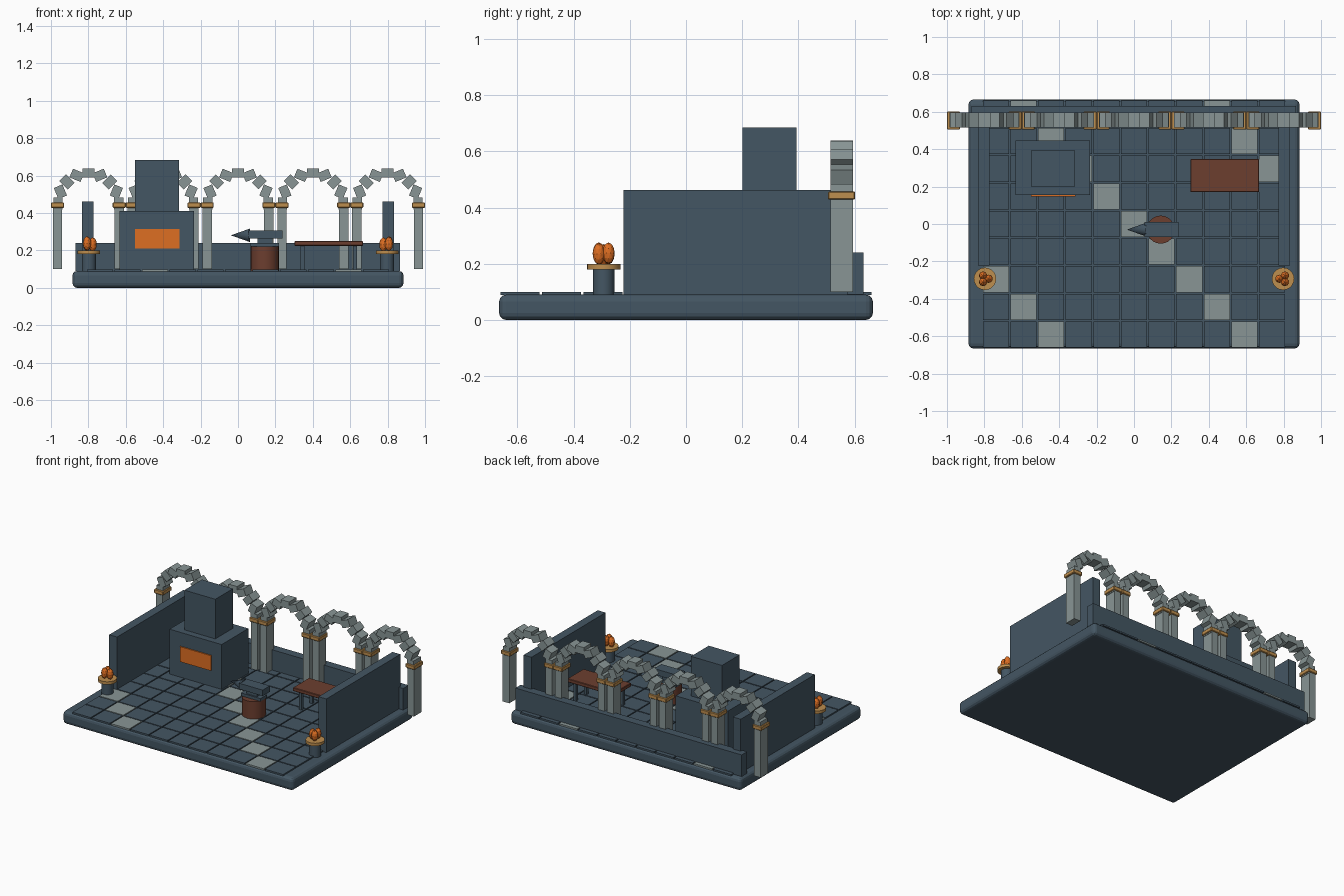
import bpy, math

if "Cube" in bpy.data.objects:
    bpy.data.objects.remove(bpy.data.objects["Cube"])


def material(name, r, g, b):
    m = bpy.data.materials.new(name)
    lin = [((c / 255 + 0.055) / 1.055) ** 2.4 for c in (r, g, b)]
    m.diffuse_color = (*lin, 1)
    m.use_nodes = True
    m.node_tree.nodes["Principled BSDF"].inputs["Base Color"].default_value = m.diffuse_color
    return m


SLATE = material("slate", 68, 86, 99)
STONE = material("pale stone", 136, 149, 149)
WOOD = material("dark wood", 108, 62, 47)
BRASS = material("brass", 190, 142, 78)
FIRE = material("fire orange", 222, 110, 34)


def finish(name, mat, bevel=0.0, segments=1):
    o = bpy.context.object
    o.name = name
    o.data.materials.append(mat)
    if bevel:
        b = o.modifiers.new("bevel", 'BEVEL')
        b.width, b.segments = bevel, segments
    return o


def box(name, x, y, z, mat, bevel=0.0, segments=1):
    """Box from (min, max) pairs."""
    bpy.ops.mesh.primitive_cube_add(size=1, location=[(a + b) / 2 for a, b in (x, y, z)])
    bpy.context.object.scale = [b - a for a, b in (x, y, z)]
    bpy.ops.object.transform_apply(location=False, rotation=False, scale=True)
    return finish(name, mat, bevel, segments)


def drum(name, x, y, z, r, mat, sides=24, top=None):
    """Upright cylinder, or tapered when a top radius is given."""
    bpy.ops.mesh.primitive_cone_add(vertices=sides, radius1=r, radius2=r if top is None else top,
                                    depth=z[1] - z[0], location=(x, y, sum(z) / 2))
    o = finish(name, mat)
    bpy.ops.object.shade_smooth_by_angle(angle=math.radians(35))
    return o


# Floor slab with rounded edges
box("floor_slab", (-0.885, 0.885), (-0.665, 0.665), (0, 0.09), SLATE, 0.025, 3)

# Floor tiles with diagonal pale accents
PITCH = 0.1477
for i in range(11):
    for j in range(9):
        x, y = (i - 5) * PITCH, (j - 4) * PITCH
        box("floor_tile", (x - 0.07, x + 0.07), (y - 0.07, y + 0.07), (0.088, 0.099),
            STONE if (i + j) % 7 == 2 else SLATE)

# Walls
box("back_wall", (-0.87, 0.867), (0.573, 0.632), (0.09, 0.24), SLATE)
for s in (-1, 1):
    box("side_wall", (s * 0.803 - 0.03, s * 0.803 + 0.03), (-0.222, 0.59), (0.09, 0.462), SLATE)

# Arcade: paired pillars, caps and toothed arch stones
for k in range(-2, 3):
    cx = k * 0.4
    for s in (-1, 1):
        px = cx + s * 0.165
        box("arch_pillar", (px - 0.025, px + 0.025), (0.515, 0.595), (0.1, 0.43), STONE)
        box("pillar_cap", (px - 0.035, px + 0.035), (0.505, 0.602), (0.428, 0.457), BRASS, 0.004)
    for n in range(9):
        a = math.pi * n / 8
        bx, bz = cx + 0.162 * math.cos(a), 0.452 + 0.162 * math.sin(a)
        o = box("arch_stone", (bx - 0.032, bx + 0.032), (0.515, 0.595), (bz - 0.025, bz + 0.025), STONE)
        o.rotation_euler.y = a - math.pi / 2

# Furnace with glowing mouth
box("furnace_body", (-0.634, -0.234), (0.155, 0.447), (0.09, 0.41), SLATE)
box("furnace_chimney", (-0.552, -0.315), (0.201, 0.394), (0.41, 0.685), SLATE)
box("furnace_mouth", (-0.55, -0.312), (0.147, 0.156), (0.21, 0.315), FIRE)

# Anvil on a stump
AX, AY = 0.143, -0.03
drum("anvil_stump", AX, AY, (0.09, 0.22), 0.075, WOOD)
box("anvil_foot", (0.068, 0.218), (AY - 0.035, AY + 0.035), (0.22, 0.24), SLATE)
box("anvil_waist", (0.104, 0.184), (AY - 0.025, AY + 0.025), (0.24, 0.27), SLATE)
box("anvil_body", (0.055, 0.238), (AY - 0.04, AY + 0.04), (0.265, 0.306), SLATE)
horn = drum("anvil_horn", 0.013, AY, (0.23, 0.332), 0.036, SLATE, 12, 0)
horn.location.z = 0.281
horn.rotation_euler.y = -math.pi / 2

# Work table
box("table_top", (0.302, 0.668), (0.17, 0.347), (0.225, 0.25), WOOD, 0.003)
for x in (0.345, 0.625):
    for y in (0.2, 0.317):
        box("table_leg", (x - 0.01, x + 0.01), (y - 0.01, y + 0.01), (0.09, 0.226), SLATE)

# Braziers with clustered flames
for s in (-1, 1):
    bx, by = s * 0.797, -0.293
    drum("brazier_post", bx, by, (0.09, 0.182), 0.038, SLATE, 16)
    drum("brazier_bowl", bx, by, (0.18, 0.2), 0.06, BRASS, 20)
    for n in range(3):
        a = math.radians(120 * n + (0 if s < 0 else 180))
        bpy.ops.mesh.primitive_ico_sphere_add(
            subdivisions=2, radius=1,
            location=(bx + 0.02 * math.cos(a), by + 0.02 * math.sin(a), 0.232 + 0.003 * n))
        bpy.context.object.scale = (0.022, 0.022, 0.038)
        finish("brazier_flame", FIRE)
